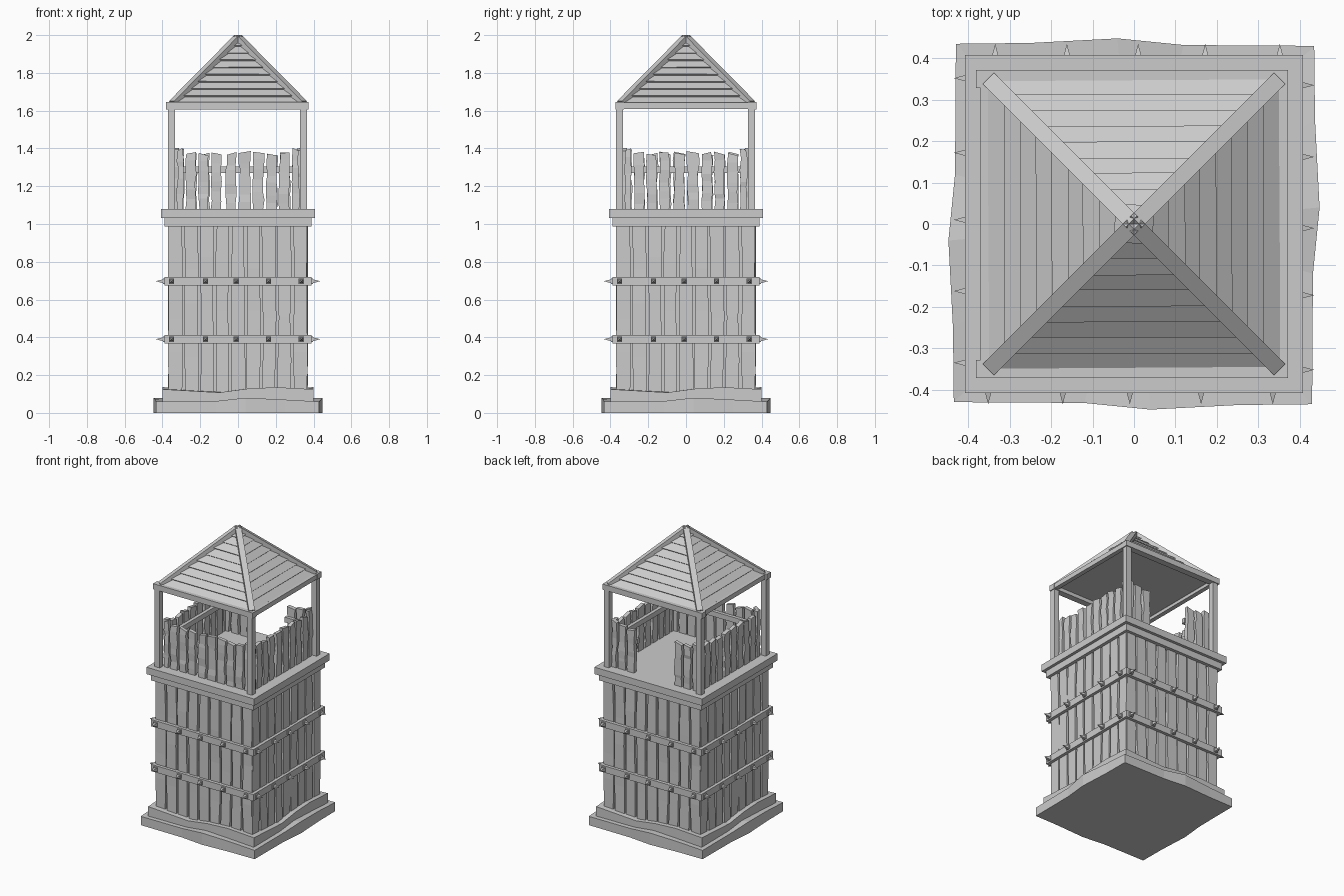
import bpy, bmesh, math, random
from mathutils import Matrix, Vector

cube = bpy.data.objects.get("Cube")
if cube:
    bpy.data.objects.remove(cube, do_unlink=True)

random.seed(7)


def finish(name, bm):
    bmesh.ops.recalc_face_normals(bm, faces=bm.faces)
    mesh = bpy.data.meshes.new(name)
    bm.to_mesh(mesh)
    bm.free()
    ob = bpy.data.objects.new(name, mesh)
    bpy.context.collection.objects.link(ob)
    return ob


def four_sides(bm):
    """Repeat a front wall around the tower."""
    src = bm.verts[:] + bm.edges[:] + bm.faces[:]
    for k in (1, 2, 3):
        geo = bmesh.ops.duplicate(bm, geom=src)["geom"]
        verts = [g for g in geo if isinstance(g, bmesh.types.BMVert)]
        bmesh.ops.rotate(bm, verts=verts, matrix=Matrix.Rotation(k * math.pi / 2, 3, 'Z'))


def box(bm, lo, hi):
    size = [b - a for a, b in zip(lo, hi)]
    mid = [(a + b) / 2 for a, b in zip(lo, hi)]
    m = Matrix.Translation(mid) @ Matrix.Diagonal((*size, 1))
    bmesh.ops.create_cube(bm, size=1, matrix=m)


def loft(bm, rings):
    """Skin a list of closed rings and cap both ends."""
    loops = [[bm.verts.new(p) for p in ring] for ring in rings]
    n = len(loops[0])
    for a, b in zip(loops, loops[1:]):
        for i in range(n):
            j = (i + 1) % n
            bm.faces.new((a[i], a[j], b[j], b[i]))
    bm.faces.new(loops[0][::-1])
    bm.faces.new(loops[-1])


def plank(bm, left, right, z0, z1, near, far, wobble, levels=5):
    """Rough-hewn board in the front wall with uneven edges and a skewed top."""
    rings = []
    skew = random.uniform(-0.008, 0.008)
    for k in range(levels + 1):
        t = k / levels
        if 0 < k < levels:
            t += random.uniform(-0.06, 0.06)
        z = z0 + (z1 - z0) * t
        s = skew if k == levels else 0
        a = left + random.uniform(0, wobble)
        b = right - random.uniform(0, wobble)
        w = far + random.uniform(-0.003, 0.003)
        rings.append([(a, -w, z - s), (b, -w, z + s), (b, -near, z + s), (a, -near, z - s)])
    loft(bm, rings)


def stone_tier(name, z0, sides):
    """Irregular slab; each side lists (along, outward, top height)."""
    bm = bmesh.new()
    low, high = [], []
    for k, pts in enumerate(sides):
        rot = Matrix.Rotation(k * math.pi / 2, 3, 'Z')
        for u, w, z in pts:
            low.append(bm.verts.new(rot @ Vector((u, -w, z0))))
            high.append(bm.verts.new(rot @ Vector((u, -w, z))))
    n = len(low)
    top = bm.verts.new((0, 0, high[0].co.z))
    for i in range(n):
        j = (i + 1) % n
        bm.faces.new((low[i], low[j], high[j], high[i]))
        bm.faces.new((high[i], high[j], top))
    bm.faces.new(low[::-1])
    finish(name, bm)


# Foundation, two uneven tiers
lower = [(-0.435, 0.43, 0.06), (-0.12, 0.432, 0.062), (0.04, 0.448, 0.08), (0.25, 0.437, 0.07)]
stone_tier("foundation_lower", 0, [lower] * 4)
upper = [(-0.40, 0.40, 0.125), (-0.1, 0.40, 0.108), (0.05, 0.40, 0.128), (0.2, 0.40, 0.136)]
stone_tier("foundation_upper", 0.03, [upper] * 4)

# Tower core behind the wall boards
bm = bmesh.new()
box(bm, (-0.35, -0.35, 0.08), (0.35, 0.35, 1.0))
finish("tower_core", bm)

# Vertical wall boards
bm = bmesh.new()
count, step = 9, 0.74 / 9
for i in range(count):
    left = -0.37 + i * step
    plank(bm, left + 0.002, left + step - 0.002, 0.09, 1.0, 0.335, 0.368, 0.010, 4)
four_sides(bm)
finish("wall_boards", bm)

# Horizontal bands and their spikes
bands, spikes = bmesh.new(), bmesh.new()
for z in (0.39, 0.697):
    box(bands, (-0.388, -0.388, z - 0.023), (0.388, -0.36, z + 0.023))
    for u in (-0.352, -0.172, -0.01, 0.162, 0.335):
        box(spikes, (u - 0.014, -0.396, z - 0.014), (u + 0.014, -0.38, z + 0.014))
        m = Matrix.Translation((u, -0.415, z)) @ Matrix.Rotation(math.pi / 2, 4, 'X')
        m = m @ Matrix.Rotation(math.pi / 4, 4, 'Z')
        bmesh.ops.create_cone(spikes, cap_ends=True, segments=4, radius1=0.015,
                              radius2=0, depth=0.04, matrix=m)
four_sides(bands)
four_sides(spikes)
finish("wall_bands", bands)
finish("band_spikes", spikes)

# Lookout platform
bm = bmesh.new()
box(bm, (-0.388, -0.388, 0.988), (0.388, 0.388, 1.035))
box(bm, (-0.408, -0.408, 1.033), (0.408, 0.408, 1.08))
finish("platform", bm)

# Corner posts
bm = bmesh.new()
for x in (-0.352, 0.347):
    for y in (-0.352, 0.347):
        box(bm, (x - 0.019, y - 0.019, 1.07), (x + 0.019, y + 0.019, 1.625))
finish("corner_posts", bm)

# Parapet boards with inner rails; the back keeps only stubs beside its opening
edges = [-0.33, -0.282, -0.215, -0.148, -0.08, 0.0, 0.075, 0.144, 0.212, 0.28, 0.33]


def parapet(name, turn, keep):
    bm = bmesh.new()
    for i in keep:
        top = 1.395 if i in (0, 9) else 1.375 + random.uniform(-0.008, 0.006)
        gap = 0.012 if i == 4 else 0.002
        plank(bm, edges[i] + gap, edges[i + 1] - 0.003, 1.07, top, 0.312, 0.338, 0.010, 6)
    spans = [(-0.33, 0.33)] if len(keep) == 10 else [(-0.33, edges[3]), (edges[7], 0.33)]
    for a, b in spans:
        box(bm, (a, -0.314, 1.27), (b, -0.29, 1.305))
    bmesh.ops.rotate(bm, verts=bm.verts, matrix=Matrix.Rotation(turn * math.pi / 2, 3, 'Z'))
    finish(name, bm)


parapet("parapet_front", 0, range(10))
parapet("parapet_left", 1, range(10))
parapet("parapet_back", 2, (0, 1, 2, 7, 8, 9))
parapet("parapet_right", 3, range(10))

# Beams under the eaves
bm = bmesh.new()
for s in (-1, 1):
    y = s * 0.35
    box(bm, (-0.382, y - 0.022, 1.607), (0.372, y + 0.022, 1.645))
    x = s * 0.355
    box(bm, (x - 0.015, -0.372, 1.61), (x + 0.015, 0.365, 1.642))
finish("eave_beams", bm)

# Solid roof shell with a flat ceiling
EAVE, APEX, HALF = 1.632, 1.975, 0.342
bm = bmesh.new()
bmesh.ops.create_cone(bm, cap_ends=True, segments=4, radius1=HALF * math.sqrt(2), radius2=0,
                      depth=APEX - EAVE, matrix=Matrix.Translation((0, 0, (APEX + EAVE) / 2))
                      @ Matrix.Rotation(math.pi / 4, 4, 'Z'))
finish("roof_shell", bm)

# Overlapping roof boards, lifted at their lower edge
bm = bmesh.new()
rows = 9
out = Vector((0, -1, 1)).normalized()


def roof_point(side, t, lift):
    w = HALF * (1 - t)
    return Vector((side * w, -w, EAVE + (APEX - EAVE) * t)) + out * lift


for i in range(rows):
    a, b = i / rows, min((i + 1.1) / rows, 0.995)
    lift_l, lift_r = (random.uniform(0.010, 0.016) for _ in range(2))
    bottom = [roof_point(-1, a, -0.002), roof_point(1, a, -0.002),
              roof_point(1, a, lift_r), roof_point(-1, a, lift_l)]
    top = [roof_point(-1, b, -0.002), roof_point(1, b, -0.002),
           roof_point(1, b, 0.003), roof_point(-1, b, 0.003)]
    loft(bm, [bottom, top])
four_sides(bm)
finish("roof_boards", bm)

# Hip rafters from the corners to the peak
bm = bmesh.new()
for k in range(4):
    ang = math.pi / 4 + k * math.pi / 2
    foot = Vector((0.345 * math.cos(ang), 0.345 * math.sin(ang), 0)) * math.sqrt(2)
    foot.z = 1.638
    peak = Vector((0, 0, 1.987))
    run = peak - foot
    turn = Matrix.Rotation(ang, 4, 'Z') @ Matrix.Rotation(-math.atan2(foot.xy.length, run.z), 4, 'Y')
    m = Matrix.Translation((foot + peak) / 2) @ turn @ Matrix.Diagonal((0.032, 0.038, run.length, 1))
    bmesh.ops.create_cube(bm, size=1, matrix=m)
finish("hip_rafters", bm)
